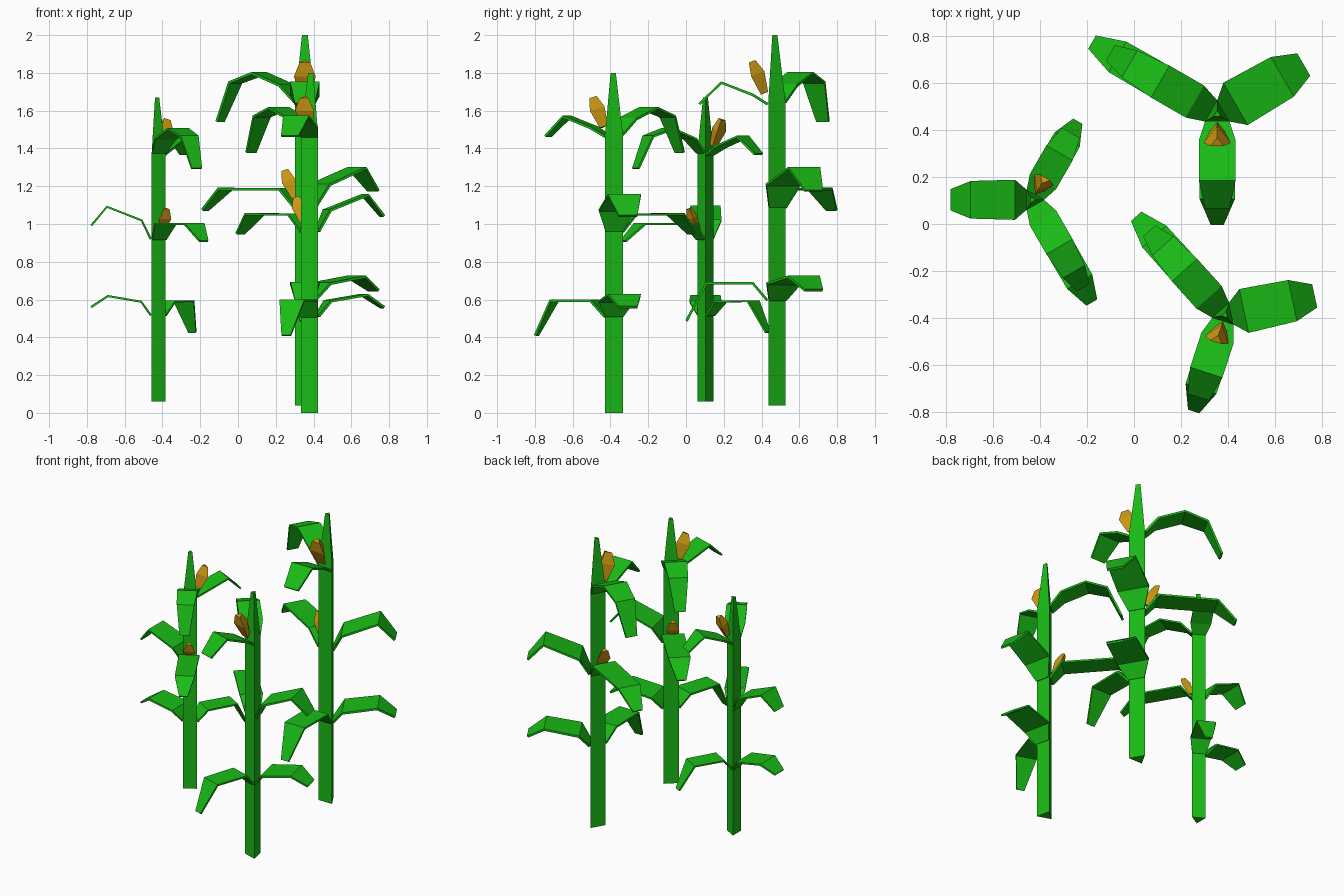
import bpy, math
from mathutils import Vector

if "Cube" in bpy.data.objects:
    bpy.data.objects.remove(bpy.data.objects["Cube"])


def material(name, color):
    m = bpy.data.materials.new(name)
    m.diffuse_color = color
    m.use_nodes = True
    m.node_tree.nodes["Principled BSDF"].inputs["Base Color"].default_value = m.diffuse_color
    return m


GREEN = material("leaf_green", (0.010, 0.50, 0.008, 1))
GOLD = material("corn_gold", (0.60, 0.31, 0.006, 1))


def add_mesh(name, verts, faces, mat, place):
    me = bpy.data.meshes.new(name)
    me.from_pydata(verts, [], faces)
    me.materials.append(mat)
    ob = bpy.data.objects.new(name, me)
    bpy.context.collection.objects.link(ob)
    ob.location, ob.scale = place[:3], [place[4]] * 3
    ob.rotation_euler.z = math.radians(place[3])
    return ob


def loft3(rings):
    """Faces that join triangular rings and cap both ends."""
    faces = [(2, 1, 0), tuple(3 * (rings - 1) + k for k in range(3))]
    for i in range(rings - 1):
        for k in range(3):
            a, b = 3 * i + k, 3 * i + (k + 1) % 3
            faces.append((a, b, b + 3, a + 3))
    return faces


def turn(v, deg):
    c, s = math.cos(math.radians(deg)), math.sin(math.radians(deg))
    return (v[0] * c - v[1] * s, v[0] * s + v[1] * c, v[2])


def stalk(name, place):
    verts = []
    for z, r in ((0, 0.06), (1.61, 0.06), (1.96, 0.018)):
        verts += [turn((r, 0, z), 60 + 120 * k) for k in range(3)]
    add_mesh(name, verts, loft3(3), GREEN, place)


def leaf(name, path, deg, place):
    """Bent strip; path holds (distance, height, width)."""
    verts = []
    for r, z, w in path:
        verts += [turn((r, -w / 2, z), deg), turn((r, w / 2, z), deg)]
    faces = [(2 * i, 2 * i + 2, 2 * i + 3, 2 * i + 1) for i in range(len(path) - 1)]
    ob = add_mesh(name, verts, faces, GREEN, place)
    mod = ob.modifiers.new("thickness", 'SOLIDIFY')
    mod.thickness, mod.offset = 0.014, -1


def cob(name, base, tip, width, deg, place):
    """Three-sided cob leaning outward, flat side facing out."""
    b, t = Vector((base[0], 0, base[1])), Vector((tip[0], 0, tip[1]))
    axis = (t - b).normalized()
    out = Vector((axis.z, 0, -axis.x))
    verts = []
    for f, s in ((0, 0.55), (0.6, 1.0), (1, 0.5)):
        c, h = b.lerp(t, f), width * s / 2
        for u, v in ((0.5, -1), (0.5, 1), (-0.8, 0)):
            verts.append(turn(c + out * (u * h) + Vector((0, v * h, 0)), deg))
    add_mesh(name, verts, loft3(3), GOLD, place)


# leaf shapes: name, direction, path
LEAVES = (
    ("low_leaf_front", 0, ((0.03, 0.56, 0.104), (0.11, 0.653, 0.157), (0.36, 0.653, 0.15), (0.47, 0.45, 0.055))),
    ("low_leaf_side", 120, ((0.03, 0.56, 0.104), (0.095, 0.65, 0.207), (0.315, 0.687, 0.195), (0.425, 0.615, 0.11))),
    ("mid_leaf_side", 120, ((0.03, 1.05, 0.104), (0.09, 1.173, 0.207), (0.32, 1.263, 0.195), (0.425, 1.14, 0.11))),
    ("mid_leaf_back", 240, ((0.03, 1.05, 0.104), (0.11, 1.15, 0.157), (0.49, 1.152, 0.15), (0.615, 1.04, 0.065))),
    ("top_leaf_back", 240, ((0.03, 1.61, 0.104), (0.11, 1.70, 0.157), (0.28, 1.765, 0.157),
                            (0.43, 1.715, 0.132), (0.525, 1.505, 0.075))),
    ("top_leaf_front", 0, ((0.03, 1.60, 0.104), (0.11, 1.65, 0.157), (0.28, 1.715, 0.157), (0.40, 1.60, 0.105))),
)

# plants: x, y, z, turn, scale
PLANTS = (
    ("tall", (0.354, 0.466, 0.04, -90, 1.0)),
    ("middle", (0.387, -0.387, 0.0, -108, 0.918)),
    ("short", (-0.432, 0.103, 0.06, 60, 0.821)),
)

for size, place in PLANTS:
    stalk(size + "_stalk", place)
    for part, deg, path in LEAVES:
        leaf(f"{size}_{part}", path, deg, place)
    cob(size + "_top_cob", (0.055, 1.65), (0.12, 1.82), 0.115, 0, place)
    cob(size + "_mid_cob", (0.055, 1.10), (0.12, 1.245), 0.09, 240, place)
